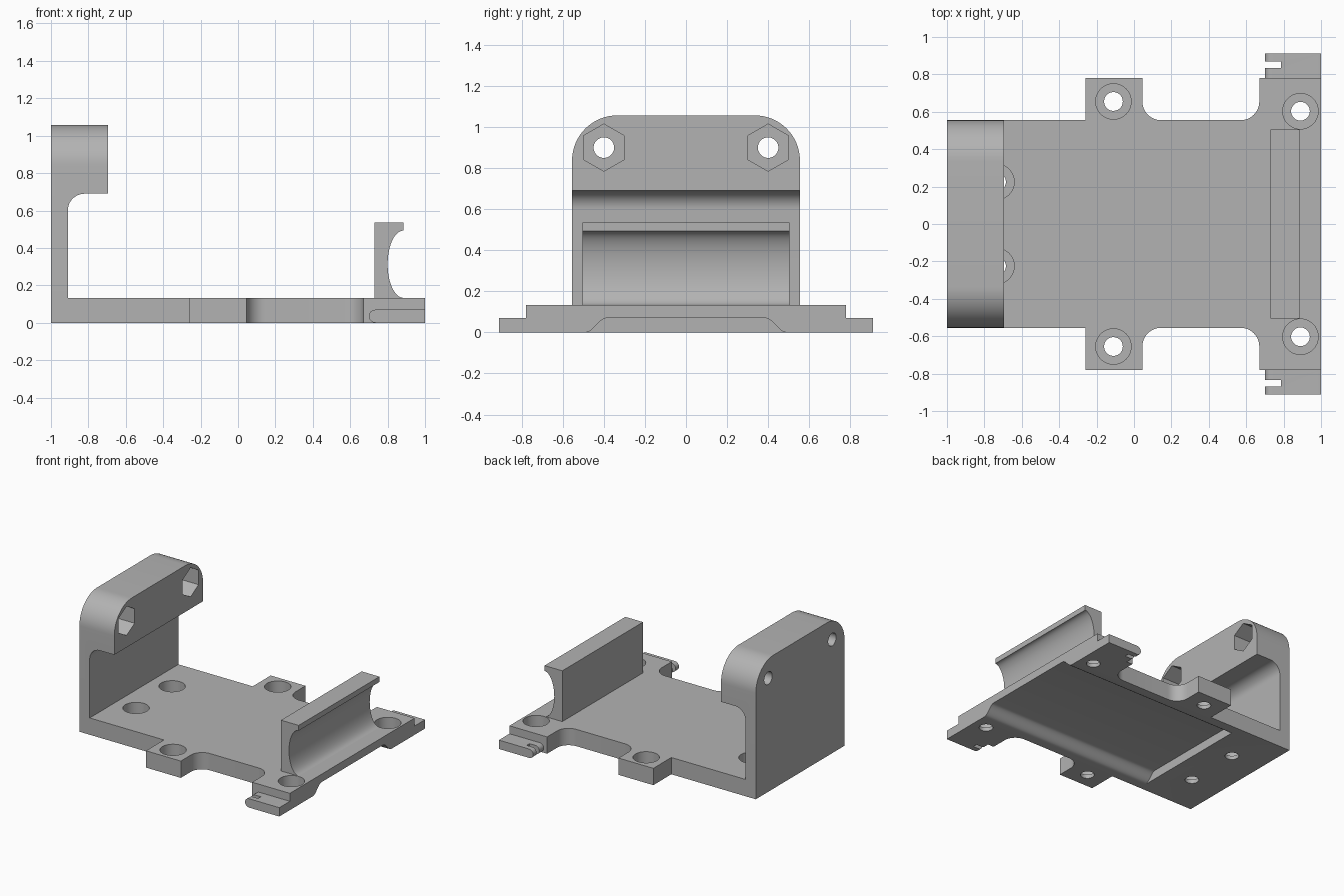
import bpy, bmesh, math

if "Cube" in bpy.data.objects:
    bpy.data.objects.remove(bpy.data.objects["Cube"])

grey = bpy.data.materials.new("light_grey")
grey.diffuse_color = (0.45, 0.45, 0.45, 1)
grey.use_nodes = True
grey.node_tree.nodes["Principled BSDF"].inputs["Base Color"].default_value = grey.diffuse_color


def arc(cx, cy, rx, ry, a0, a1, n=12):
    """Points along an elliptical arc, angles in degrees."""
    out = []
    for i in range(n + 1):
        a = math.radians(a0 + (a1 - a0) * i / n)
        out.append((cx + rx * math.cos(a), cy + ry * math.sin(a)))
    return out


def prism(name, pts, lo, hi, axis):
    """Extrude a 2D outline along an axis between lo and hi."""
    place = {"x": lambda u, v, w: (w, u, v),
             "y": lambda u, v, w: (u, w, v),
             "z": lambda u, v, w: (u, v, w)}[axis]
    bm = bmesh.new()
    a = [bm.verts.new(place(u, v, lo)) for u, v in pts]
    b = [bm.verts.new(place(u, v, hi)) for u, v in pts]
    bm.faces.new(a)
    bm.faces.new(b[::-1])
    n = len(pts)
    for i in range(n):
        j = (i + 1) % n
        bm.faces.new((a[i], b[i], b[j], a[j]))
    bmesh.ops.recalc_face_normals(bm, faces=bm.faces)
    me = bpy.data.meshes.new(name)
    bm.to_mesh(me)
    bm.free()
    me.materials.append(grey)
    ob = bpy.data.objects.new(name, me)
    bpy.context.collection.objects.link(ob)
    return ob


def rod(u, v, r, lo, hi, axis, n=40, start=0):
    return prism("cutter", arc(u, v, r, r, start, start + 360 * (n - 1) / n, n - 1), lo, hi, axis)


def cut(target, cutter):
    """Subtract the cutter, then remove it."""
    mod = target.modifiers.new("cut", "BOOLEAN")
    mod.operation = "DIFFERENCE"
    mod.solver = "EXACT"
    mod.object = cutter
    bpy.context.view_layer.objects.active = target
    bpy.ops.object.modifier_apply(modifier=mod.name)
    bpy.data.objects.remove(cutter)


# Base plate outline: one half, then mirrored across y
half = [(-1, 0.555), (-0.26, 0.555), (-0.26, 0.78), (0.045, 0.78)]
half += arc(0.145, 0.655, 0.10, 0.10, 180, 270)
half += arc(0.57, 0.655, 0.10, 0.10, 270, 360)
half += [(0.67, 0.78), (1, 0.78)]
base = prism("base_plate", half + [(x, -y) for x, y in reversed(half)], 0, 0.133, "z")

# Channel under the plate, with S-curved sides
side = []
for i in range(13):
    t = i / 12
    side.append((0.49 - 0.105 * t, 0.035 * (1 - math.cos(math.pi * t))))
channel = [(0.49, -0.1)] + side
cut(base, prism("cutter", channel + [(-y, z) for y, z in reversed(channel)], -0.52, 1.1, "x"))

# Counterbored screw holes
for s in (1, -1):
    for x, y in ((-0.735, 0.225), (-0.11, 0.655), (0.89, 0.603)):
        cut(base, rod(x, s * y, 0.095, 0.03, 0.3, "z"))
        cut(base, rod(x, s * y, 0.05, -0.1, 0.2, "z"))

# Upright bracket with overhanging block
profile = [(-1, 0.133), (-0.91, 0.133)]
profile += arc(-0.82, 0.60, 0.09, 0.09, 180, 90)
profile += [(-0.695, 0.69), (-0.695, 1.057), (-1, 1.057)]
bracket = prism("upright_bracket", profile, -0.555, 0.555, "y")
bm = bmesh.new()
bm.from_mesh(bracket.data)
corners = [e for e in bm.edges
           if all(v.co.z > 1.05 for v in e.verts)
           and abs(e.verts[0].co.y - e.verts[1].co.y) < 1e-4]
bmesh.ops.bevel(bm, geom=corners, offset=0.22, segments=16, profile=0.5, affect="EDGES")
bm.to_mesh(bracket.data)
bm.free()

# Bolt holes with hexagonal nut pockets
for s in (1, -1):
    cut(bracket, rod(s * 0.4, 0.90, 0.115, -0.90, -0.5, "x", 6, 30))
    cut(bracket, rod(s * 0.4, 0.90, 0.05, -1.1, -0.8, "x"))

# Cradle rail with a hollow face
rail = [(0.73, 0.133), (0.73, 0.535), (0.885, 0.535)]
rail += arc(0.885, 0.313, 0.085, 0.18, 90, 270, 24)
cradle = prism("cradle_rail", rail, -0.505, 0.505, "y")

# Low slotted side tabs with a rounded end
parts = [base, bracket, cradle]
for s, label in ((1, "back"), (-1, "front")):
    tab = prism(label + "_slotted_tab",
                [(1, 0), (1, 0.07)] + arc(0.735, 0.035, 0.035, 0.035, 90, 270),
                min(s * 0.78, s * 0.912), max(s * 0.78, s * 0.912), "y")
    slot = [(0.6, s * 0.835), (0.785, s * 0.835), (0.785, s * 0.87), (0.6, s * 0.87)]
    cut(tab, prism("cutter", slot, -0.1, 0.2, "z"))
    parts.append(tab)

# Smooth the curves, keep hard edges
bpy.ops.object.select_all(action="DESELECT")
for ob in parts:
    ob.select_set(True)
bpy.context.view_layer.objects.active = base
bpy.ops.object.shade_smooth_by_angle(angle=math.radians(30))
